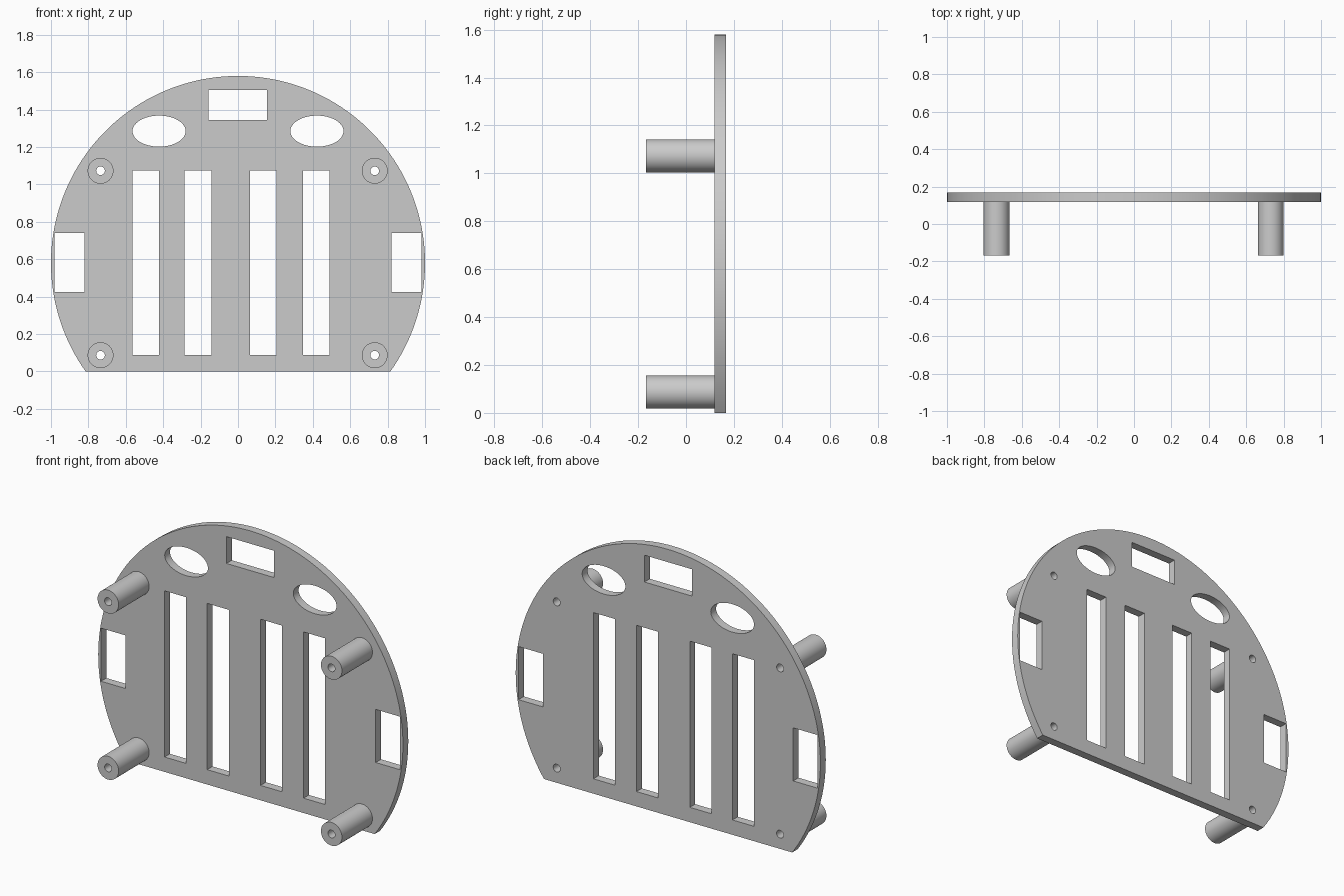
import bpy
from math import cos, sin, pi, sqrt, asin, radians

if "Cube" in bpy.data.objects:
    bpy.data.objects.remove(bpy.data.objects["Cube"], do_unlink=True)

grey = bpy.data.materials.new("grey_plastic")
grey.use_nodes = True
colour = (0.6, 0.6, 0.6, 1)
grey.diffuse_color = colour
grey.node_tree.nodes["Principled BSDF"].inputs["Base Color"].default_value = colour

FRONT, FACE, BACK = -0.168, 0.118, 0.168
CENTRE_Z = 0.58


def ellipse(x, z, rx, rz, n=48):
    return [(x + rx * cos(2 * pi * i / n), z + rz * sin(2 * pi * i / n)) for i in range(n)]


def rect(x0, x1, z0, z1):
    return [(x0, z0), (x1, z0), (x1, z1), (x0, z1)]


def extruded(name, loops, y0, y1):
    """Fill the first loop, leave the others as holes, and extrude along y."""
    curve = bpy.data.curves.new(name, 'CURVE')
    curve.dimensions = '2D'
    curve.fill_mode = 'BOTH'
    curve.extrude = (y1 - y0) / 2
    for loop in loops:
        spline = curve.splines.new('POLY')
        spline.points.add(len(loop) - 1)
        for point, (x, z) in zip(spline.points, loop):
            point.co = (x, z, 0, 1)
        spline.use_cyclic_u = True
    obj = bpy.data.objects.new(name, curve)
    bpy.context.collection.objects.link(obj)
    obj.location.y = (y0 + y1) / 2
    obj.rotation_euler.x = radians(90)
    bpy.ops.object.select_all(action='DESELECT')
    obj.select_set(True)
    bpy.context.view_layer.objects.active = obj
    bpy.ops.object.convert(target='MESH')
    bpy.ops.object.transform_apply(location=True, rotation=True, scale=True)
    bpy.ops.object.mode_set(mode='EDIT')
    bpy.ops.mesh.select_all(action='SELECT')
    bpy.ops.mesh.remove_doubles(threshold=0.0001)
    bpy.ops.mesh.normals_make_consistent(inside=False)
    bpy.ops.object.mode_set(mode='OBJECT')
    obj.data.materials.clear()
    obj.data.materials.append(grey)
    bpy.ops.object.shade_smooth_by_angle(angle=radians(30))
    return obj


# Round outline cut flat along the bottom
start = -asin(CENTRE_Z)
steps = 120
outline = [(cos(a), CENTRE_Z + sin(a)) for a in
           (start + (pi - 2 * start) * i / steps for i in range(steps + 1))]

# Openings: four tall slots, top window, side windows, oval holes
openings = [rect(x - 0.071, x + 0.071, 0.088, 1.074) for x in (-0.494, -0.214, 0.136, 0.419)]
openings.append(rect(-0.158, 0.155, 1.345, 1.504))
for side in (-1, 1):
    openings.append(rect(side * 0.982, side * 0.821, 0.426, 0.741))
    openings.append(ellipse(side * 0.422, 1.285, 0.142, 0.083))

# Screw holes run through the plate and the posts
posts = {"lower_right_post": (-0.735, 0.087), "lower_left_post": (0.731, 0.087),
         "upper_right_post": (-0.735, 1.073), "upper_left_post": (0.731, 1.073)}
screw_holes = [ellipse(x, z, 0.023, 0.023, 32) for x, z in posts.values()]

extruded("plate", [outline] + openings + screw_holes, FACE, BACK)
for name, (x, z) in posts.items():
    extruded(name, [ellipse(x, z, 0.069, 0.069), ellipse(x, z, 0.023, 0.023, 32)], FRONT, FACE)
